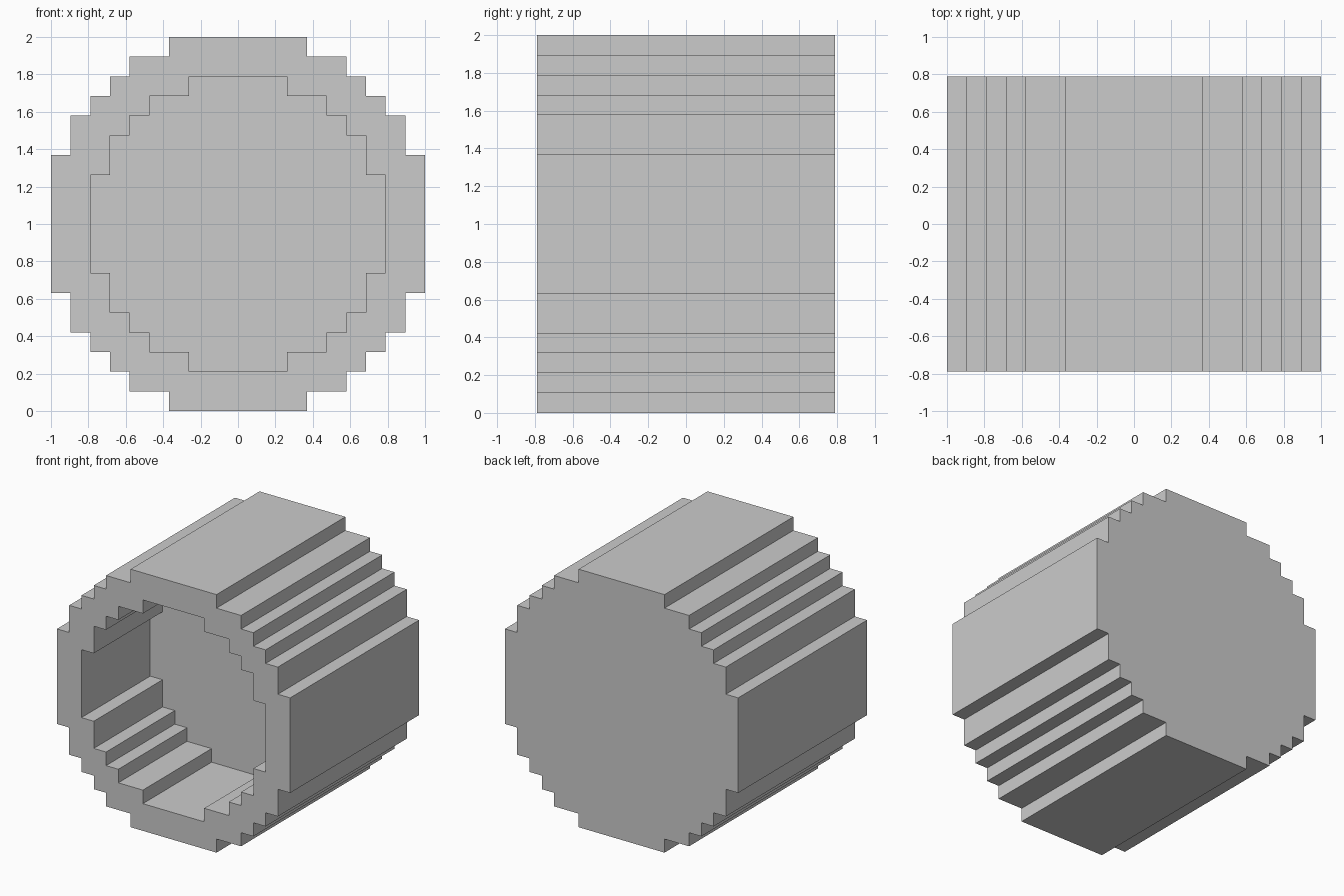
import bpy, bmesh

if "Cube" in bpy.data.objects:
    bpy.data.objects.remove(bpy.data.objects["Cube"])

U = 2 / 19          # one step of the blocky circle
CZ = 1.0            # centre height


def stepped_outline(steps):
    """Mirror a quarter staircase of (half width, height) steps into a closed outline."""
    quarter = []
    for i, (w, h) in enumerate(steps):
        quarter.append((w, h))
        if i + 1 < len(steps):
            quarter.append((w, steps[i + 1][1]))
    right = quarter + [(x, -z) for x, z in reversed(quarter)]
    return right + [(-x, z) for x, z in reversed(right)]


def prism(name, steps, y0, y1):
    """Extrude a stepped outline along y."""
    bm = bmesh.new()
    verts = [bm.verts.new((x * U, y0 * U, CZ + z * U)) for x, z in stepped_outline(steps)]
    face = bm.faces.new(verts)
    new = bmesh.ops.extrude_face_region(bm, geom=[face])["geom"]
    moved = [v for v in new if isinstance(v, bmesh.types.BMVert)]
    bmesh.ops.translate(bm, verts=moved, vec=(0, (y1 - y0) * U, 0))
    bmesh.ops.recalc_face_normals(bm, faces=bm.faces)
    mesh = bpy.data.meshes.new(name)
    bm.to_mesh(mesh)
    bm.free()
    obj = bpy.data.objects.new(name, mesh)
    bpy.context.collection.objects.link(obj)
    return obj


# Solid stepped barrel
barrel = prism("barrel", [(3.5, 9.5), (5.5, 8.5), (6.5, 7.5),
                          (7.5, 6.5), (8.5, 5.5), (9.5, 3.5)], -7.5, 7.5)

# Front recess, eight steps deep
recess = prism("recess_cutter", [(2.5, 7.5), (4.5, 6.5), (5.5, 5.5),
                                 (6.5, 4.5), (7.5, 2.5)], -8.5, 0.5)
recess.hide_render = True

cut = barrel.modifiers.new("front_recess", 'BOOLEAN')
cut.operation = 'DIFFERENCE'
cut.solver = 'EXACT'
cut.object = recess

# Apply the cut and drop the cutter
bpy.context.view_layer.objects.active = barrel
barrel.select_set(True)
bpy.ops.object.modifier_apply(modifier=cut.name)
bpy.data.objects.remove(recess)
